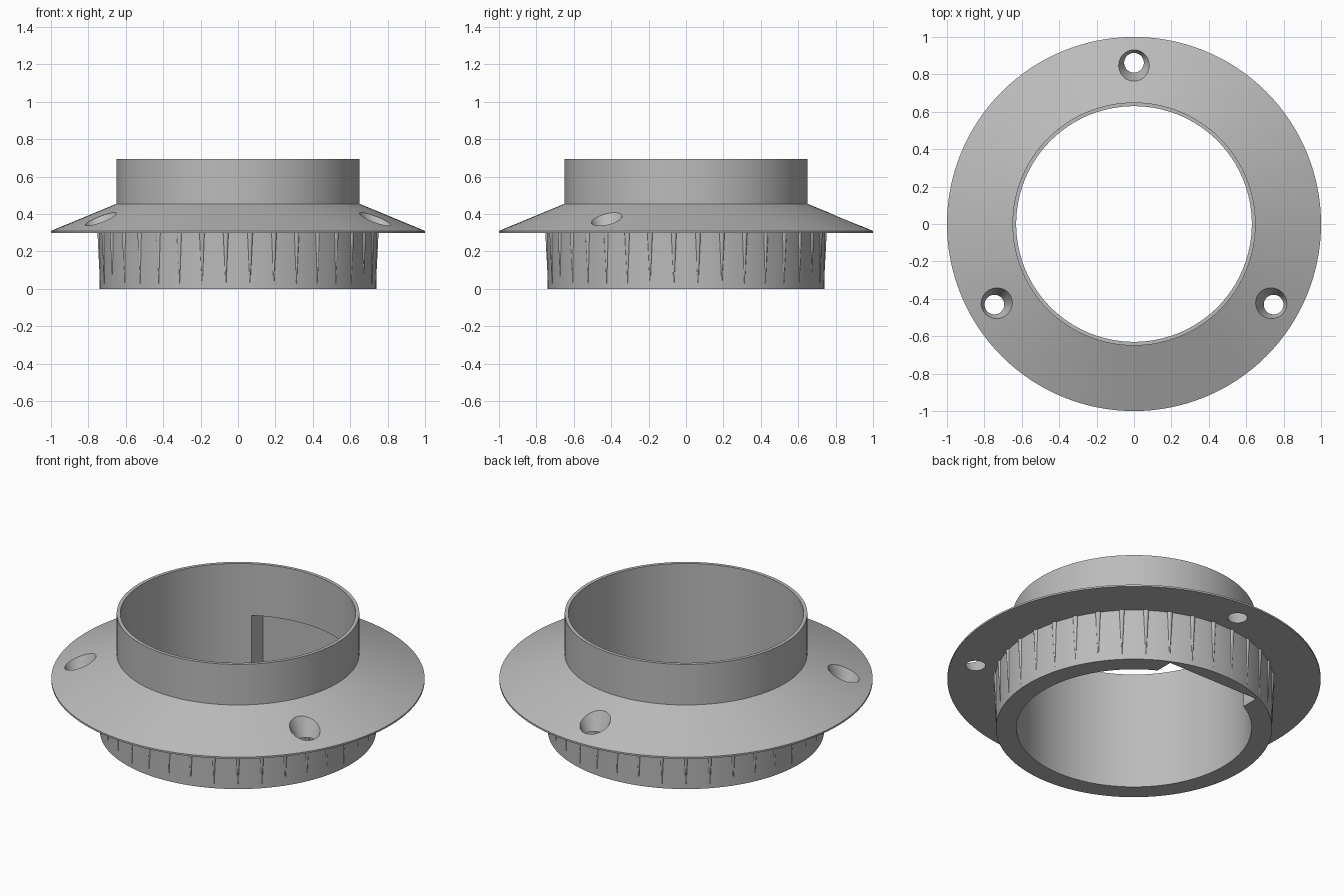
import bpy, bmesh, math
from mathutils import Matrix, Vector

if "Cube" in bpy.data.objects:
    bpy.data.objects.remove(bpy.data.objects["Cube"], do_unlink=True)

SEGMENTS = 128
RIBS = 36

grey = bpy.data.materials.new("plain grey")
grey.use_nodes = True
grey.diffuse_color = (0.5, 0.5, 0.5, 1)
grey.node_tree.nodes["Principled BSDF"].inputs["Base Color"].default_value = grey.diffuse_color


def make_object(name, bm):
    bmesh.ops.recalc_face_normals(bm, faces=bm.faces)
    mesh = bpy.data.meshes.new(name)
    bm.to_mesh(mesh)
    bm.free()
    mesh.materials.append(grey)
    obj = bpy.data.objects.new(name, mesh)
    bpy.context.collection.objects.link(obj)
    return obj


def activate(obj):
    bpy.ops.object.select_all(action="DESELECT")
    obj.select_set(True)
    bpy.context.view_layer.objects.active = obj


def lathe(name, profile):
    """Revolve a closed (radius, height) outline around z."""
    bm = bmesh.new()
    verts = [bm.verts.new((r, 0, z)) for r, z in profile]
    edges = [bm.edges.new((verts[i - 1], v)) for i, v in enumerate(verts)]
    bmesh.ops.spin(bm, geom=verts + edges, axis=(0, 0, 1), cent=(0, 0, 0),
                   angle=math.tau, steps=SEGMENTS, use_duplicate=False)
    bmesh.ops.remove_doubles(bm, verts=bm.verts, dist=1e-4)
    return make_object(name, bm)


def cut(target, cutter):
    cutter.hide_render = True
    activate(target)
    mod = target.modifiers.new("cut", "BOOLEAN")
    mod.operation = "DIFFERENCE"
    mod.solver = "EXACT"
    mod.object = cutter
    bpy.ops.object.modifier_apply(modifier=mod.name)
    bpy.data.objects.remove(cutter, do_unlink=True)


# Flanged sleeve: lower spigot, sloping flange and upper collar
sleeve = lathe("flanged_sleeve", [
    (0.63, 0), (0.74, 0), (0.745, 0.30), (1.0, 0.30), (1.0, 0.31),
    (0.65, 0.455), (0.65, 0.695), (0.63, 0.695)])

# Three countersunk screw holes through the flange
bm = bmesh.new()
for k in range(3):
    a = math.radians(90 + 120 * k)
    spot = Vector((0.862 * math.cos(a), 0.862 * math.sin(a), 0.39))
    bmesh.ops.create_cone(bm, cap_ends=True, segments=48, radius1=0.044,
                          radius2=0.138, depth=0.22,
                          matrix=Matrix.Translation(spot))
cut(sleeve, make_object("screw_hole_cutter", bm))

# Box-shaped pocket in the rear of the bore, open at the bottom
bm = bmesh.new()
bmesh.ops.create_cube(bm, size=1, matrix=Matrix.Translation((0, 0.46, 0.145))
                      @ Matrix.Diagonal((0.6, 0.4, 0.49, 1)))
cut(sleeve, make_object("pocket_cutter", bm))

# Tapered grip ribs around the spigot, widening towards the flange
bm = bmesh.new()
for k in range(RIBS):
    a = math.tau * (k + 0.5) / RIBS
    spot = Vector((0.739 * math.cos(a), 0.739 * math.sin(a), 0.165))
    bmesh.ops.create_cone(bm, cap_ends=True, segments=10, radius1=0.002,
                          radius2=0.016, depth=0.272,
                          matrix=Matrix.Translation(spot))
ribs = make_object("grip_ribs", bm)

for obj in (sleeve, ribs):
    activate(obj)
    bpy.ops.object.shade_smooth_by_angle(angle=math.radians(30 if obj is sleeve else 50))
